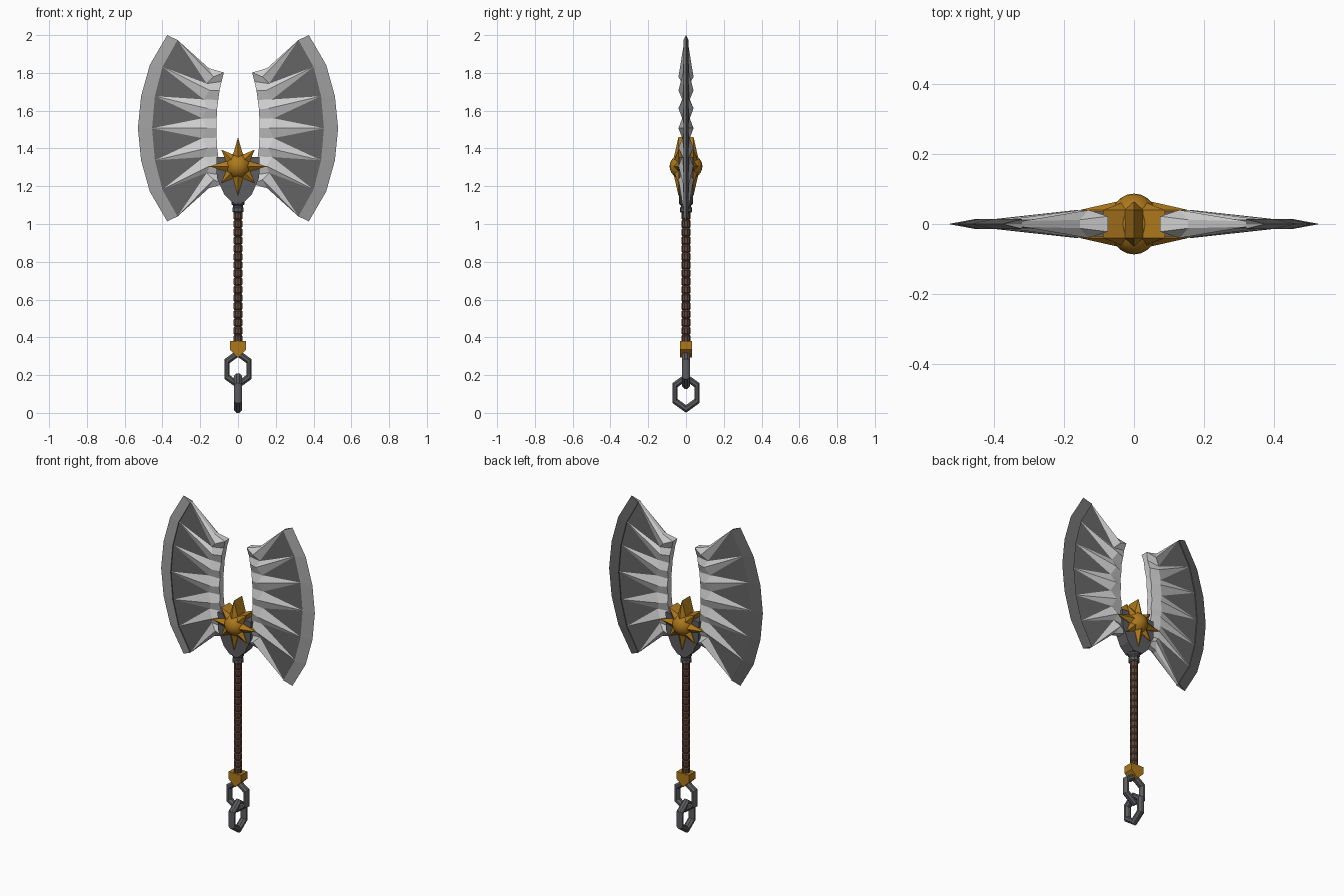
import bpy, bmesh, math
from mathutils import Matrix, Vector

old = bpy.data.objects.get("Cube")
if old:
    bpy.data.objects.remove(old, do_unlink=True)


def material(name, r, g, b):
    m = bpy.data.materials.new(name)
    m.use_nodes = True
    m.diffuse_color = (r, g, b, 1)
    m.node_tree.nodes["Principled BSDF"].inputs["Base Color"].default_value = (r, g, b, 1)
    return m


RIB = material("pale steel", 0.62, 0.62, 0.62)
RIM = material("mid steel", 0.36, 0.36, 0.36)
PANEL = material("dark steel", 0.13, 0.13, 0.13)
IRON = material("iron grey", 0.11, 0.11, 0.12)
GOLD = material("old gold", 0.42, 0.19, 0.012)
LEATHER = material("brown leather", 0.11, 0.06, 0.04)


def finish(name, bm, *mats):
    bmesh.ops.recalc_face_normals(bm, faces=bm.faces)
    mesh = bpy.data.meshes.new(name)
    bm.to_mesh(mesh)
    bm.free()
    for m in mats:
        mesh.materials.append(m)
    obj = bpy.data.objects.new(name, mesh)
    bpy.context.collection.objects.link(obj)
    return obj


def prism(name, outline, half, mat):
    """Extrude an x/z outline through y from -half to half."""
    bm = bmesh.new()
    face = bm.faces.new([bm.verts.new((x, -half, z)) for x, z in outline])
    new = bmesh.ops.extrude_face_region(bm, geom=[face])["geom"]
    bmesh.ops.translate(bm, vec=(0, 2 * half, 0),
                        verts=[v for v in new if isinstance(v, bmesh.types.BMVert)])
    return finish(name, bm, mat)


def lathe(name, profile, sides, mat):
    """Turn a radius/height profile around z."""
    bm = bmesh.new()
    rings = [[bm.verts.new((r * math.cos(a), r * math.sin(a), z))
              for a in [(k + 0.5) * math.tau / sides for k in range(sides)]]
             for r, z in profile]
    for lo, hi in zip(rings, rings[1:]):
        for k in range(sides):
            n = (k + 1) % sides
            bm.faces.new((lo[k], lo[n], hi[n], hi[k]))
    bm.faces.new(rings[0])
    bm.faces.new(rings[-1])
    return finish(name, bm, mat)


# Blade: x and height offset per rib, counted from the middle rib outwards
MID = 1.507
EDGE = [(0.53, 0), (0.513, 0.17), (0.467, 0.335), (0.375, 0.493)]
SEAM = [(0.455, 0), (0.44, 0.17), (0.40, 0.325), (0.32, 0.467)]
CREST = [(0.165, 0), (0.162, 0.105), (0.15, 0.2), (0.13, 0.272)]
BACK = [(0.115, 0), (0.111, 0.1), (0.098, 0.2), (0.075, 0.295)]


def at(table, i):
    x, d = table[abs(i)]
    return Vector((x, 0, MID + math.copysign(d, i)))


def blade(name, side):
    bm = bmesh.new()
    ribs = range(-3, 4)
    for sy in (-1, 1):
        def put(p, y):
            return bm.verts.new((side * p.x, sy * y, p.z))

        def face(mat, *vs):
            f = bm.faces.new(vs)
            f.material_index = mat
            return f

        edge = [put(at(EDGE, i), 0) for i in ribs]
        seam = [put(at(SEAM, i), 0.014) for i in ribs]
        tip = [put(at(SEAM, i), 0.008) for i in ribs]
        crest = [put(at(CREST, i), 0.04) for i in ribs]
        back = [put(at(BACK, i), 0.022) for i in ribs]
        made = []
        for k in range(6):
            i = k - 3
            mid = (at(CREST, i) + at(CREST, i + 1)) / 2 + Vector((0.025, 0, 0))
            valley = put(mid, 0.02)
            groove = put((at(BACK, i) + at(BACK, i + 1)) / 2, 0.016)
            # pale rib facets
            made += [face(0, crest[k], tip[k], valley),
                     face(0, crest[k + 1], valley, tip[k + 1]),
                     face(0, back[k], crest[k], valley, groove),
                     face(0, groove, valley, crest[k + 1], back[k + 1])]
            # dark panel, step and bevelled cutting rim
            made += [face(1, valley, tip[k], tip[k + 1]),
                     face(1, tip[k], seam[k], seam[k + 1], tip[k + 1]),
                     face(2 if sy < 0 else 1, seam[k], edge[k], edge[k + 1], seam[k + 1])]
        # horn shoulders at both ends
        for k, up in ((0, -1), (6, 1)):
            shoulder = put(Vector((0.155, 0, MID + up * 0.318)), 0.012)
            made += [face(0, back[k], shoulder, crest[k]),
                     face(0, crest[k], shoulder, tip[k])]
        # close the outline down to the middle plane
        rim = [e for f in made for e in f.edges if e.is_boundary]
        new = bmesh.ops.extrude_edge_only(bm, edges=list(set(rim)))["geom"]
        for v in new:
            if isinstance(v, bmesh.types.BMVert):
                v.co.y = 0
    bmesh.ops.remove_doubles(bm, verts=bm.verts, dist=0.0005)
    return finish(name, bm, RIB, PANEL, RIM)


blade("left_blade", 1)
blade("right_blade", -1)

# Shield-shaped hub between the blades
half = [(0.115, 1.355), (0.112, 1.245), (0.072, 1.155), (0.032, 1.115)]
prism("hub", half + [(-x, z) for x, z in reversed(half)], 0.036, IRON)

# Eight-pointed star, thick, with raised centre on both faces
HUB = 1.305
bm = bmesh.new()
rows = []
for sy in (-1, 1):
    row = []
    for k in range(16):
        r = 0.068 if k % 2 else (0.125 if k % 4 else 0.155)
        a = k * math.tau / 16
        row.append(bm.verts.new((r * math.cos(a), sy * 0.04, HUB + r * math.sin(a))))
    top = bm.verts.new((0, sy * 0.075, HUB))
    for k in range(16):
        bm.faces.new((row[k], row[(k + 1) % 16], top))
    rows.append(row)
for k in range(16):
    n = (k + 1) % 16
    bm.faces.new((rows[0][k], rows[0][n], rows[1][n], rows[1][k]))
finish("star", bm, GOLD)

# Domed boss through the star
bm = bmesh.new()
bmesh.ops.create_uvsphere(bm, u_segments=24, v_segments=14, radius=1)
bm.transform(Matrix.Translation((0, 0, HUB)) @ Matrix.Diagonal((0.072, 0.087, 0.072, 1)))
boss = finish("boss", bm, GOLD)
for p in boss.data.polygons:
    p.use_smooth = True

# Collar with two rings
lathe("collar", [(0.026, 1.06), (0.032, 1.065), (0.032, 1.085), (0.027, 1.09),
                 (0.027, 1.098), (0.036, 1.105), (0.036, 1.13)], 10, IRON)

# Wrapped grip: repeated bands with grooves
BANDS, LOW, HIGH = 16, 0.37, 1.065
step = (HIGH - LOW) / BANDS
grip = []
for k in range(BANDS):
    z = LOW + k * step
    grip += [(0.019, z), (0.0245, z + step * 0.15), (0.0245, z + step * 0.85)]
grip.append((0.019, HIGH))
lathe("grip", grip, 10, LEATHER)

# Pointed pommel
prism("pommel", [(0.043, 0.38), (0.043, 0.335), (0, 0.293), (-0.043, 0.335), (-0.043, 0.38)],
      0.031, GOLD)


# Hexagonal chain links
def link(name, z, turn):
    bm = bmesh.new()
    rings = []
    for k in range(6):
        a = k * math.tau / 6
        ring = []
        for j in range(8):
            b = (j + 0.5) * math.tau / 8
            r = 0.084 + 0.022 * math.cos(b)
            ring.append(bm.verts.new((0.8 * r * math.sin(a), 0.022 * math.sin(b), r * math.cos(a))))
        rings.append(ring)
    for k in range(6):
        for j in range(8):
            n, m = (k + 1) % 6, (j + 1) % 8
            bm.faces.new((rings[k][j], rings[k][m], rings[n][m], rings[n][j]))
    bm.transform(Matrix.Translation((0, 0, z)) @ Matrix.Rotation(turn, 4, "Z"))
    finish(name, bm, IRON)


link("upper_link", 0.232, 0)
link("lower_link", 0.105, math.pi / 2)
